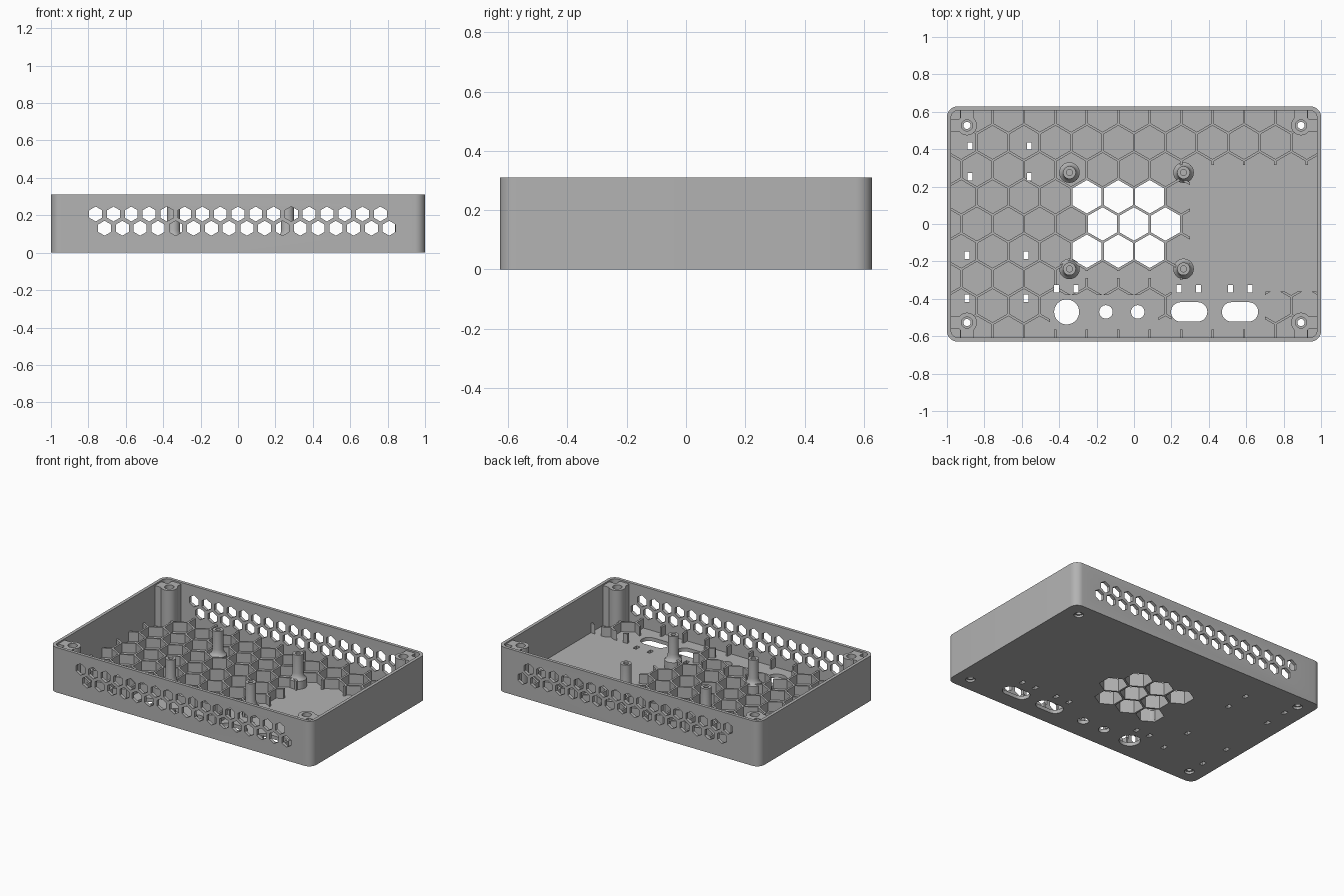
import bpy, bmesh
from math import pi, cos, sin, sqrt
from mathutils import Vector

if "Cube" in bpy.data.objects:
    bpy.data.objects.remove(bpy.data.objects["Cube"], do_unlink=True)

W, D, H = 1.0, 0.628, 0.31          # half width, half depth, height
WALL, FLOOR, RIB_TOP = 0.022, 0.025, 0.09
PITCH = 0.168                       # floor honeycomb spacing
ROW = PITCH * sqrt(3) / 2

grey = bpy.data.materials.new("Plastic grey")
grey.use_nodes = True
colour = (0.45, 0.45, 0.45, 1)
grey.diffuse_color = colour
grey.node_tree.nodes["Principled BSDF"].inputs["Base Color"].default_value = colour


def ngon(cx, cy, r, n, start=0.0):
    return [(cx + r * cos(start + 2 * pi * k / n), cy + r * sin(start + 2 * pi * k / n))
            for k in range(n)]


def hexagon(cx, cy, flats):
    return ngon(cx, cy, flats / sqrt(3), 6, pi / 6)


def rect(x0, x1, y0, y1):
    return [(x0, y0), (x1, y0), (x1, y1), (x0, y1)]


def rounded(cx, cy, hx, hy, r, n=8):
    pts = []
    for q, (sx, sy) in enumerate([(1, 1), (-1, 1), (-1, -1), (1, -1)]):
        for k in range(n + 1):
            a = (q + k / n) * pi / 2
            pts.append((cx + sx * (hx - r) + r * cos(a), cy + sy * (hy - r) + r * sin(a)))
    return pts


def prism(bm, pts, a, b, along_y=False):
    place = (lambda u, v, w: (u, w, v)) if along_y else (lambda u, v, w: (u, v, w))
    low = [bm.verts.new(place(u, v, a)) for u, v in pts]
    top = [bm.verts.new(place(u, v, b)) for u, v in pts]
    bm.faces.new(low[::-1])
    bm.faces.new(top)
    for k in range(len(pts)):
        m = (k + 1) % len(pts)
        bm.faces.new((low[k], low[m], top[m], top[k]))


def lathe(bm, profile, x, y, steps=32):
    verts = [bm.verts.new((x + r, y, z)) for r, z in profile]
    edges = [bm.edges.new(p) for p in zip(verts, verts[1:])]
    bmesh.ops.spin(bm, geom=verts + edges, cent=(x, y, 0), axis=(0, 0, 1),
                   angle=2 * pi, steps=steps)
    bmesh.ops.remove_doubles(bm, verts=bm.verts[:], dist=1e-5)


def finish(bm, name):
    bmesh.ops.recalc_face_normals(bm, faces=bm.faces[:])
    mesh = bpy.data.meshes.new(name)
    bm.to_mesh(mesh)
    bm.free()
    mesh.materials.append(grey)
    obj = bpy.data.objects.new(name, mesh)
    bpy.context.collection.objects.link(obj)
    return obj


def solid(name, pts, a, b):
    bm = bmesh.new()
    prism(bm, pts, a, b)
    return finish(bm, name)


def activate(obj):
    bpy.ops.object.select_all(action='DESELECT')
    obj.select_set(True)
    bpy.context.view_layer.objects.active = obj


def cut(obj, cutter, operation='DIFFERENCE'):
    activate(obj)
    mod = obj.modifiers.new("cut", 'BOOLEAN')
    mod.operation, mod.solver, mod.object = operation, 'EXACT', cutter
    bpy.ops.object.modifier_apply(modifier=mod.name)


def smooth(obj):
    activate(obj)
    bpy.ops.object.shade_smooth_by_angle(angle=pi / 6)


corners = [(sx * 0.893, sy * 0.527) for sx in (-1, 1) for sy in (-1, 1)]
cutters = []

# Cutter: screw holes, stepped at both ends
bm = bmesh.new()
for x, y in corners:
    lathe(bm, [(0, -.1), (.03, -.1), (.03, .015), (.019, .015), (.019, .27),
               (.03, .27), (.03, .4), (0, .4)], x, y)
screw_holes = finish(bm, "screw_hole_cutter")

# Cutter: ports, small slots and open vent cells in the floor
bm = bmesh.new()
for x, r in [(-0.36, 0.067), (-0.15, 0.036), (0.02, 0.036)]:
    prism(bm, ngon(x, -0.47, r, 32), -.1, .2)
for x in (0.295, 0.567):
    prism(bm, rounded(x, -0.47, 0.097, 0.052, 0.0515), -.1, .2)
slots = [(x, -0.345) for x in (-0.415, -0.31, 0.24, 0.345, 0.515, 0.62)]
slots += [(x, y) for x in (-0.877, -0.56) for y in (0.417, 0.253)]
slots += [(x, y) for x in (-0.893, -0.578) for y in (-0.166, -0.396)]
for x, y in slots:
    prism(bm, rect(x - .013, x + .013, y - .02, y + .02), -.1, .2)
port_holes = finish(bm, "port_cutter")

bm = bmesh.new()
for j in (-1, 0, 1):
    for i in (-1, 0, 1):
        prism(bm, hexagon(i * PITCH - (j % 2) * PITCH / 2, j * ROW, PITCH - .013), -.1, .2)
vent_cells = finish(bm, "vent_cutter")

# Cutter: two rows of hexagonal holes through front and back walls
bm = bmesh.new()
for i in range(-8, 9):
    for shift, z in [(0, 0.207), (0.5, 0.131)]:
        prism(bm, hexagon((i + shift) * 0.0951, z, 0.069), -1, 1, True)
wall_holes = finish(bm, "wall_hole_cutter")

# Tray shell
tray = solid("tray_shell", rounded(0, 0, W, D, 0.055), 0, H)
cavity = solid("cavity_cutter", rounded(0, 0, W - WALL, D - WALL, 0.035), FLOOR, 1)
for c in (cavity, wall_holes, port_holes, vent_cells, screw_holes):
    cut(tray, c)
smooth(tray)

# Honeycomb ribs on the floor, cleared around ports and the bare bay
ribs = solid("honeycomb_ribs", rounded(0, 0, W - .018, D - .018, 0.035), .015, RIB_TOP)
bm = bmesh.new()
for j in range(-5, 6):
    for i in range(-7, 8):
        prism(bm, hexagon(i * PITCH + (j % 2) * PITCH / 2, j * ROW, PITCH - .013), -.1, .3)
cells = finish(bm, "cell_cutter")
cutters = [screw_holes, port_holes, vent_cells, wall_holes, cavity, cells]
cut(ribs, cells)
clearances = [(0.3, 0.99, -0.36, 0.315), (-0.45, 0.13, -0.565, -0.38),
              (0.2, 0.7, -0.565, -0.3), (-0.33, 0.31, -0.29, -0.25)]
for k, box in enumerate(clearances):
    c = solid("clearance_cutter", rect(*box), -.1, .3)
    cut(ribs, c)
    cutters.append(c)
cut(ribs, port_holes)
cut(ribs, screw_holes)

# Corner screw bosses with webs to the walls
for x, y in corners:
    sx, sy = (1 if x > 0 else -1), (1 if y > 0 else -1)
    boss = solid("corner_boss", ngon(x, y, 0.053, 32), .01, 0.3)
    for pts in (rect(*sorted((x, sx * (W - .012))), y - .035, y + .035),
                rect(x - .035, x + .035, *sorted((y, sy * (D - .012))))):
        web = solid("web_helper", pts, .01, 0.3)
        cut(boss, web, 'UNION')
        cutters.append(web)
    cut(boss, screw_holes)
    smooth(boss)

# Board standoffs with flared foot and blind hole
for x in (-0.345, 0.265):
    for y in (-0.24, 0.275):
        bm = bmesh.new()
        lathe(bm, [(0, .015), (.055, .015), (.055, .08), (.044, .09), (.037, .105),
                   (.034, .125), (.034, .25), (.016, .25), (.016, .13), (0, .13)], x, y)
        smooth(finish(bm, "board_standoff"))

for c in cutters:
    bpy.data.objects.remove(c, do_unlink=True)
